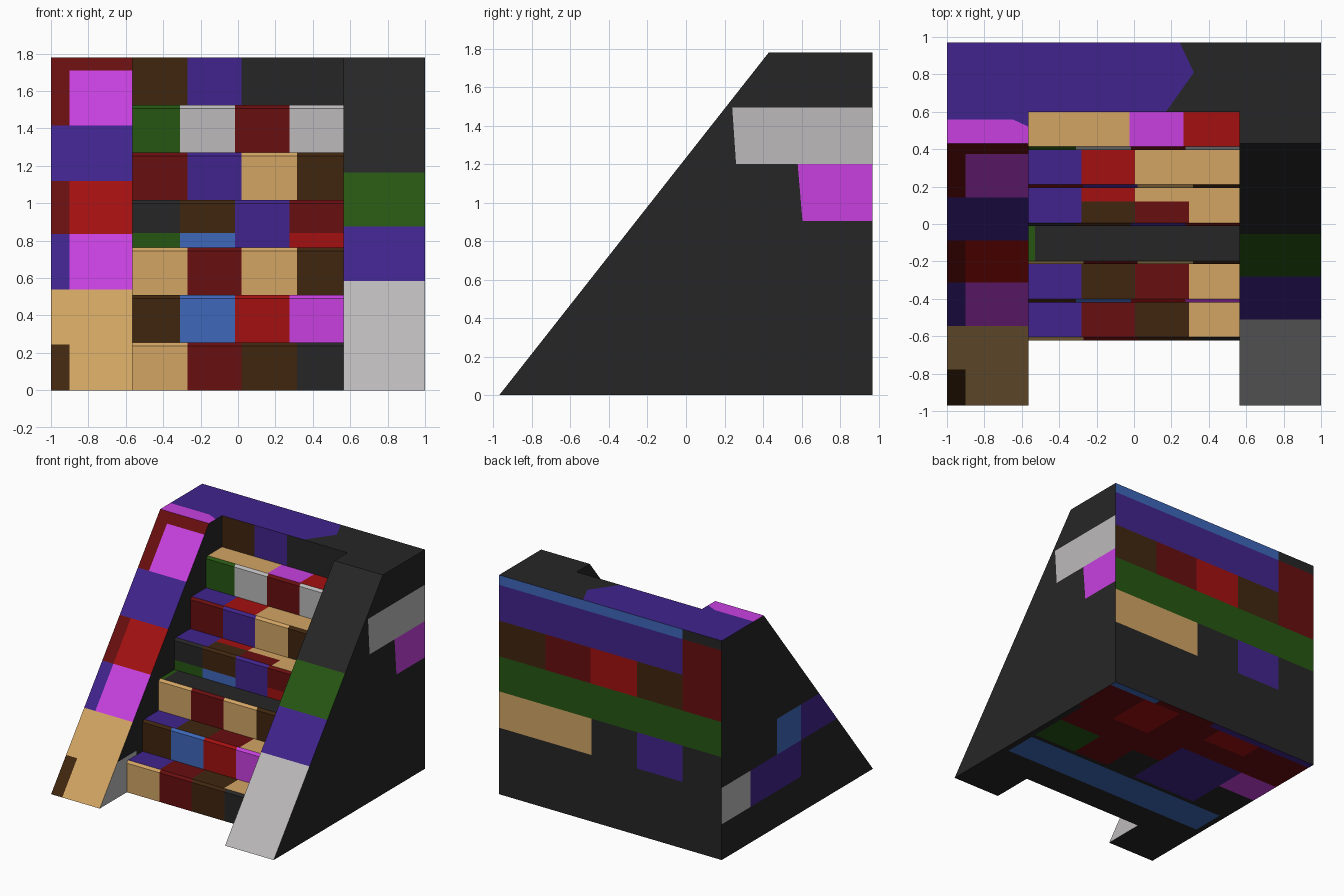
import bpy, bmesh
from mathutils import Vector

if "Cube" in bpy.data.objects:
    bpy.data.objects.remove(bpy.data.objects["Cube"])

# ---- colours -------------------------------------------------------------
HEX = dict(black=0x262626, purple=0x40248C, tan=0xD2A564, brown=0x40260F,
           dark_red=0x680E0F, red=0xA31010, magenta=0xC840E0, green=0x265612,
           blue=0x3E67BA, light_grey=0xBCBABA)
NAMES = list(HEX)


def linear(c):
    c /= 255
    return c / 12.92 if c <= 0.04045 else ((c + 0.055) / 1.055) ** 2.4


MATS = []
for name, h in HEX.items():
    m = bpy.data.materials.new(name)
    m.diffuse_color = [linear((h >> s) & 255) for s in (16, 8, 0)] + [1]
    m.use_nodes = True
    m.node_tree.nodes["Principled BSDF"].inputs["Base Color"].default_value = m.diffuse_color
    MATS.append(m)

# ---- main sizes ----------------------------------------------------------
H, D, W = 1.78, 0.97, 0.563          # height, half depth, stair half width
STEP_H, NOSE = H / 7, 0.018
RISER = [-0.622 + 0.2035 * i for i in range(7)]


def prism(profile, x0, x1, caps=True):
    """Extrude a (y, z) profile, counter-clockwise seen from +x, along x."""
    bm = bmesh.new()
    a = [bm.verts.new((x0, y, z)) for y, z in profile]
    b = [bm.verts.new((x1, y, z)) for y, z in profile]
    n = len(profile)
    for i in range(n):
        j = (i + 1) % n
        bm.faces.new((a[i], a[j], b[j], b[i]))
    if caps:
        bm.faces.new(b)
        bm.faces.new(a[::-1])
    bm.normal_update()
    return bm


wall = [(-D, 0), (D, 0), (D, H), (0.43, H)]
steps = [(RISER[0], 0), (D, 0), (D, H), (RISER[6], H)]
for i in range(6, 0, -1):
    z = i * STEP_H
    steps += [(RISER[i], z), (RISER[i - 1] + NOSE, z), (RISER[i - 1], z - NOSE)]

PARTS = {"left_wall": prism(wall, -1, -W),
         "right_wall": prism(wall, W, 1),
         "stairs": prism(steps, -W, W, caps=False)}

# side name -> (facing test, the two axes its patches are drawn in)
SIDES = {"front": (lambda n: n.y < -0.1, 0, 2), "back": (lambda n: n.y > 0.9, 0, 2),
         "top": (lambda n: n.z > 0.9, 0, 1), "bottom": (lambda n: n.z < -0.9, 0, 1),
         "right": (lambda n: n.x > 0.9, 1, 2), "left": (lambda n: n.x < -0.9, 1, 2)}


def paint(side, colour, poly, parts=PARTS):
    """Cut a convex patch into the faces of one side and colour it."""
    facing, a, b = SIDES[side]
    mid = Vector((sum(p[0] for p in poly), sum(p[1] for p in poly))) / len(poly)
    for part in parts:
        bm = PARTS[part]
        planes = []

        def inside():
            return [f for f in bm.faces if facing(f.normal) and
                    all((f.calc_center_median() - co).dot(no) < 0 for co, no in planes)]
        for p, q in zip(poly, poly[1:] + poly[:1]):
            co, no = Vector((0, 0, 0)), Vector((0, 0, 0))
            co[a], co[b] = p
            no[a], no[b] = q[1] - p[1], p[0] - q[0]
            no.normalize()
            if (mid[0] - co[a]) * no[a] + (mid[1] - co[b]) * no[b] > 0:
                no.negate()
            faces = inside()
            if not faces:
                break
            geom = list({e for f in faces for e in (*f.verts, *f.edges)}) + faces
            bmesh.ops.bisect_plane(bm, geom=geom, dist=1e-4, plane_co=co, plane_no=no)
            bm.normal_update()
            planes.append((co, no))
        else:
            for f in inside():
                f.material_index = NAMES.index(colour)


def rect(side, colour, u0, u1, v0, v1, parts=PARTS):
    paint(side, colour, [(u0, v0), (u1, v0), (u1, v1), (u0, v1)], parts)


def row(side, colours, cuts, v0, v1):
    """A row of bricks split at the given x positions."""
    for c, u0, u1 in zip(colours.split(), cuts, cuts[1:]):
        rect(side, c, u0, u1, v0, v1)


# ---- top platform --------------------------------------------------------
paint("top", "purple", [(-1.1, 0.5), (0.1, 0.5), (0.32, 0.81), (0.24, 0.98), (-1.1, 0.98)])
paint("top", "magenta", [(-1.1, 0.4), (-W, 0.4), (-W, 0.52), (-0.65, 0.56), (-1.1, 0.56)],
      ["left_wall"])

# ---- risers, alternating brick joints ------------------------------------
ODD, EVEN = (-W, -0.27, 0.02, 0.315, W), (-W, -0.31, -0.015, 0.275, W)
for i, c in enumerate(["tan dark_red brown black", "brown blue red magenta",
                       "tan dark_red tan brown", "black brown purple dark_red",
                       "dark_red purple tan brown", "green light_grey dark_red light_grey",
                       "brown purple black black"]):
    row("front", c, EVEN if i % 2 else ODD, i * STEP_H, (i + 1) * STEP_H)
row("front", "green blue purple red", EVEN, 3 * STEP_H, 0.842)

# ---- treads --------------------------------------------------------------
TREAD = (-W, -0.28, 0.005, 0.295, W)
for i, c in enumerate(["purple dark_red brown tan", "purple brown dark_red tan",
                       "black black black black", "purple brown dark_red tan",
                       "purple red tan tan"]):
    row("top", c, TREAD, RISER[i], RISER[i + 1])
row("top", "green", (-W, -0.53), RISER[2], RISER[3])
row("top", "red tan", TREAD[1:4], 0.12, RISER[4])
row("top", "tan magenta red", (-W, -0.025, 0.265, W), RISER[5], RISER[6])

# ---- sloped wall fronts --------------------------------------------------
L = (-1.1, -0.9, -W)
for c, z0, z1 in [("tan tan", -0.1, 0.54), ("purple magenta", 0.54, 0.835),
                  ("dark_red red", 0.835, 1.12), ("purple purple", 1.12, 1.415),
                  ("dark_red magenta", 1.415, 1.71), ("dark_red dark_red", 1.71, 1.9)]:
    row("front", c, L, z0, z1)
row("front", "brown", L[:2], -0.1, 0.245)
for c, z0, z1 in [("light_grey", -0.1, 0.585), ("purple", 0.585, 0.875),
                  ("green", 0.875, 1.165)]:
    row("front", c, (W, 1.1), z0, z1)

# ---- outer and inner wall sides ------------------------------------------
R = ["right_wall"]
paint("right", "light_grey", [(0.24, 1.495), (1, 1.495), (1, 1.2), (0.26, 1.2)], R)
paint("right", "magenta", [(0.58, 1.2), (1, 1.2), (1, 0.905), (0.605, 0.905)], R)
LW = ["left_wall"]
rect("left", "light_grey", 0.6, 1, 0.29, 0.585, LW)
rect("left", "purple", -0.05, 0.6, 0.29, 0.585, LW)
rect("left", "blue", -0.05, 0.26, 0.585, 0.875, LW)
rect("left", "purple", -1, -0.05, 0.585, 0.875, LW)
rect("right", "light_grey", -1, -0.5, -0.1, 0.29, LW)

# ---- back ----------------------------------------------------------------
row("back", "blue", (-0.65, 1.1), 1.7, 1.9)
row("back", "dark_red purple", (-1.1, -0.65, 1.1), 1.41, 1.7)
row("back", "dark_red brown red dark_red brown", (-1.1, -0.65, -0.24, 0.18, 0.585, 1.1), 1.12, 1.41)
row("back", "green", (-1.1, 1.1), 0.835, 1.12)
row("back", "purple black tan", (-0.65, -0.24, 0.17, 1.1), 0.54, 0.835)

# ---- underside -----------------------------------------------------------
row("bottom", "purple dark_red blue", (-1.1, 0, 0.55, 1.1), 0.91, 1.1)
row("bottom", "dark_red red dark_red red dark_red", (-1.1, -0.5, -0.1, 0.3, 0.65, 1.1), 0.72, 0.91)
row("bottom", "dark_red dark_red red dark_red", (-1.1, -0.1, 0.3, 0.65, 1.1), 0.52, 0.72)
row("bottom", "magenta purple dark_red", (-1.1, -0.65, -0.05, 0.95), 0.25, 0.52)
row("bottom", "purple black dark_red green", (-0.65, -0.05, 0.22, 0.55, 0.95), -0.06, 0.25)
row("bottom", "blue", (-0.95, 0.95), -0.38, -0.1)

# ---- objects -------------------------------------------------------------
for name, bm in PARTS.items():
    me = bpy.data.meshes.new(name)
    for m in MATS:
        me.materials.append(m)
    bm.to_mesh(me)
    bm.free()
    bpy.context.collection.objects.link(bpy.data.objects.new(name, me))
